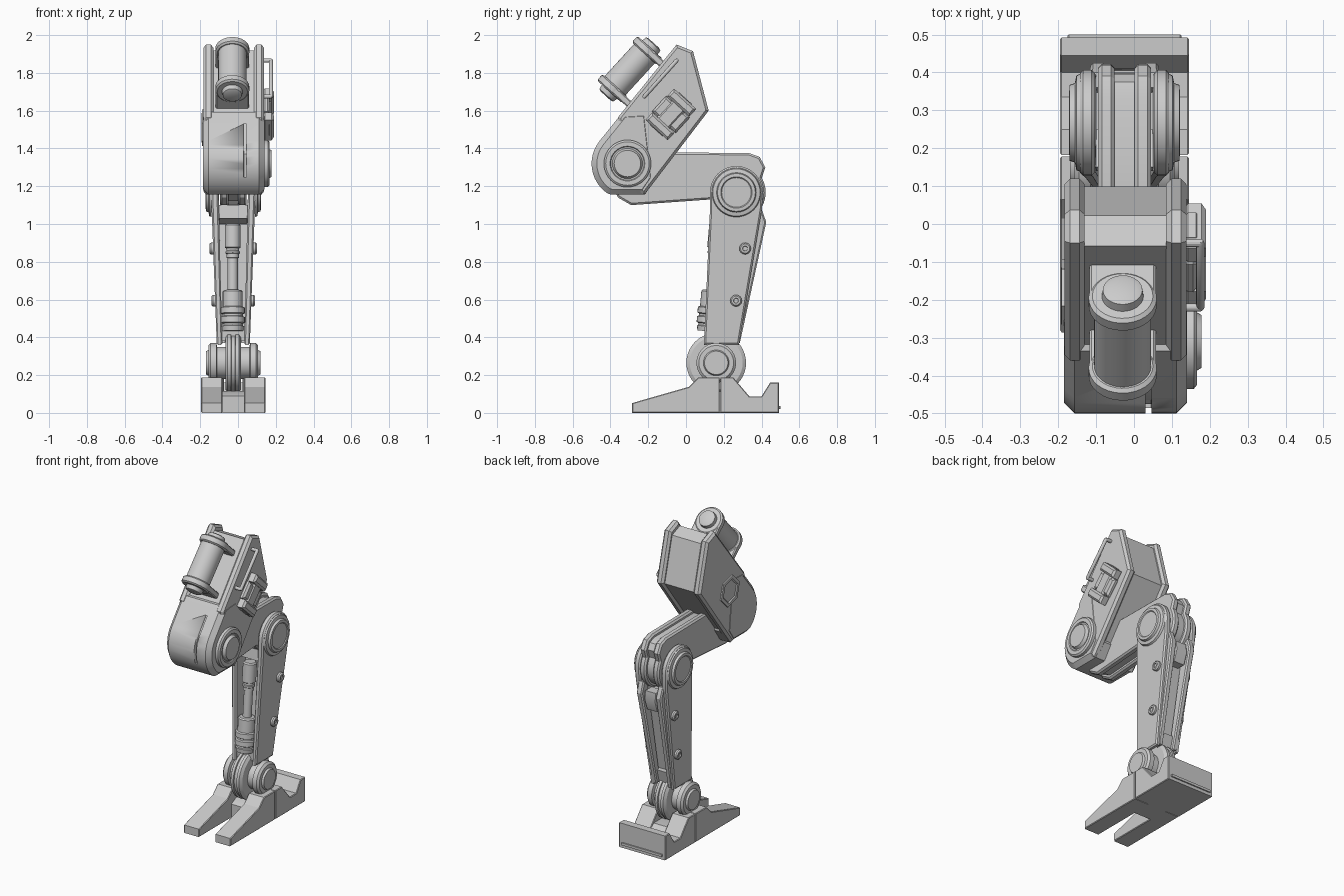
import bpy, bmesh, math
from mathutils import Vector

C = -0.025  # centre line of the leg in x
grey = bpy.data.materials.new("plain_grey")
grey.diffuse_color = (0.6, 0.6, 0.6, 1)


def finish(name, bm):
    bmesh.ops.remove_doubles(bm, verts=bm.verts, dist=1e-5)
    bmesh.ops.recalc_face_normals(bm, faces=bm.faces)
    me = bpy.data.meshes.new(name)
    bm.to_mesh(me)
    bm.free()
    me.materials.append(grey)
    me.shade_smooth()
    me.set_sharp_from_angle(angle=math.radians(28))
    ob = bpy.data.objects.new(name, me)
    bpy.context.collection.objects.link(ob)
    return ob


def arc(cy, cz, r, a0, a1, n=12):
    return [(cy + r * math.cos(math.radians(a0 + (a1 - a0) * i / n)),
             cz + r * math.sin(math.radians(a0 + (a1 - a0) * i / n))) for i in range(n + 1)]


def inset(pts, d):
    """Move every side of a closed outline inward by d."""
    n = len(pts)
    area = sum(pts[i - 1][0] * pts[i][1] - pts[i][0] * pts[i - 1][1] for i in range(n))
    s = 1 if area > 0 else -1
    out = []
    for i in range(n):
        a, b, c = Vector(pts[i - 1]), Vector(pts[i]), Vector(pts[(i + 1) % n])
        e, f = (b - a).normalized(), (c - b).normalized()
        n1, n2 = Vector((-e.y, e.x)) * s, Vector((-f.y, f.x)) * s
        p = b + (n1 + n2) * (d / max(0.4, 1 + n1.dot(n2)))
        out.append((p.x, p.y))
    return out


def prism(name, pts, x0, x1, ch=0.01, squeeze=None):
    """Side outline (y, z) extruded along x with chamfered rims."""
    bm = bmesh.new()
    small = inset(pts, ch)
    x0, x1 = min(x0, x1), max(x0, x1)
    rings = []
    for x, outline in ((x0, small), (x0 + ch, pts), (x1 - ch, pts), (x1, small)):
        rings.append([bm.verts.new((squeeze(x, z) if squeeze else x, y, z)) for y, z in outline])
    n = len(pts)
    for a, b in zip(rings, rings[1:]):
        for i in range(n):
            bm.faces.new((a[i - 1], a[i], b[i], b[i - 1]))
    bm.faces.new(rings[0])
    bm.faces.new(rings[-1])
    return finish(name, bm)


def turned(name, prof, origin, axis, seg=32):
    """Profile of (distance along axis, radius) turned round the axis."""
    bm = bmesh.new()
    o, d = Vector(origin), Vector(axis).normalized()
    u = d.orthogonal().normalized()
    v = d.cross(u)
    prof = [(prof[0][0], 0)] + list(prof) + [(prof[-1][0], 0)]
    rings = []
    for s, r in prof:
        if r == 0:
            rings.append([bm.verts.new(o + d * s)] * seg)
        else:
            rings.append([bm.verts.new(o + d * s + (u * math.cos(t) + v * math.sin(t)) * r)
                          for t in (2 * math.pi * i / seg for i in range(seg))])
    for a, b in zip(rings, rings[1:]):
        for i in range(seg):
            vs = list(dict.fromkeys((a[i - 1], a[i], b[i], b[i - 1])))
            if len(vs) > 2:
                bm.faces.new(vs)
    return finish(name, bm)


# ---- Upper housing: core, two side plates, rounded front shell
hull = [(-0.05, 1.95), (0.037, 1.915), (0.12, 1.60), (-0.22, 1.155)]
nose = [(y, max(z, 1.155)) for y, z in arc(-0.31, 1.32, 0.19, 299, 141, 20)]
nose = [p for i, p in enumerate(nose) if i == 0 or p[1] > 1.156 or nose[i + 1][1] > 1.156]
whole = hull[:3] + nose
core = [(-0.15 + (y + 0.15) * 0.92, 1.55 + (z - 1.55) * 0.92) for y, z in whole]
prism("housing_core", core, -0.15, 0.105, 0.005)
cheek = hull + [(-0.30, 1.20), (-0.36, 1.565)]
prism("housing_plate_left", cheek, -0.183, -0.13, 0.014)
prism("housing_plate_right", cheek, 0.085, 0.138, 0.014)
shell = prism("housing_front_shell", nose + [(-0.335, 1.592), (-0.20, 1.60), (-0.16, 1.24)],
              -0.185, 0.14, 0.028)

# groove in the front shell
cutter = prism("groove_cutter", [(-0.6, 1.25), (-0.465, 1.25), (-0.475, 1.37), (-0.43, 1.445),
                                 (-0.36, 1.53), (-0.6, 1.53)], 0.03, 0.046, 0.0005)
cutter.hide_render = True
mod = shell.modifiers.new("groove", "BOOLEAN")
mod.operation, mod.solver, mod.object = "DIFFERENCE", "EXACT", cutter
bpy.context.view_layer.objects.active = shell
bpy.ops.object.modifier_apply(modifier=mod.name)
bpy.data.objects.remove(cutter)

# hexagonal cover on the left, hip cap on the right
turned("hex_cover", [(-0.01, 0.1), (0.008, 0.1), (0.009, 0.078), (0.003, 0.07)],
       (-0.183, -0.19, 1.51), (-1, 0, 0), 6)
turned("hip_cap", [(-0.02, 0.125), (0.02, 0.125), (0.028, 0.115), (0.028, 0.092),
                   (0.022, 0.088), (0.022, 0.08), (0.04, 0.07)], (0.138, -0.31, 1.32), (1, 0, 0), 40)

# ---- Canister on the front, with cradle collars
A, B = Vector((-0.405, 1.70)), Vector((-0.19, 1.935))
ax = (B - A).normalized()
side = Vector((ax.y, -ax.x))  # towards the housing
L = (B - A).length


def rect(o, s0, s1, t0, t1):
    return [tuple(o + ax * s + side * t) for s, t in ((s0, t0), (s1, t0), (s1, t1), (s0, t1))]


o3, ax3 = (-0.03, A.x, A.y), (0, ax.x, ax.y)
turned("canister", [(-0.03, 0.036), (-0.024, 0.05), (0, 0.055), (0, 0.075), (L, 0.075),
                    (L, 0.055), (L + 0.024, 0.052), (L + 0.03, 0.036)], o3, ax3)
for label, s in (("lower", 0.0), ("upper", L - 0.045)):
    turned("collar_" + label, [(s, 0.08), (s + 0.008, 0.09), (s + 0.037, 0.09), (s + 0.045, 0.08)], o3, ax3)
    prism("cradle_" + label, rect(A, s + 0.004, s + 0.041, 0, 0.16), -0.118, 0.058, 0.006)

# ---- Clamped pack and grab handle on the right of the housing
M = Vector((-0.08, 1.58))
prism("pack_body", rect(M, -0.115, 0.115, -0.045, 0.045), 0.13, 0.175, 0.012)
prism("pack_middle", rect(M, -0.055, 0.055, -0.085, 0.085), 0.13, 0.168, 0.012)
for label, s in (("lower", -0.085), ("upper", 0.085)):
    prism("pack_band_" + label, rect(M, s - 0.027, s + 0.027, -0.08, 0.08), 0.13, 0.19, 0.012)
h0, h1 = Vector((0.175, -0.22, 1.675)), Vector((0.175, -0.05, 1.865))
hl = (h1 - h0).length
turned("handle_bar", [(-0.008, 0.007), (0, 0.011), (hl, 0.011), (hl + 0.008, 0.007)], h0, h1 - h0, 12)
for label, p in (("lower", h0), ("upper", h1)):
    turned("handle_post_" + label, [(0, 0.011), (0.06, 0.011)], p, (-1, 0, 0), 12)

# ---- Thigh link: two plates with a sunken core
link = [(-0.15, 1.38), (0.335, 1.375), (0.39, 1.355), (0.42, 1.30)] + \
    arc(0.267, 1.167, 0.155, 30, -95) + [(0.17, 1.08), (0.13, 1.13), (-0.29, 1.10),
                                         (-0.36, 1.14), (-0.39, 1.20), (-0.31, 1.32)]
prism("link_core", inset(link, 0.022), C - 0.04, C + 0.04, 0.005)
for s, label in ((-1, "left"), (1, "right")):
    prism("link_plate_" + label, link, C + s * 0.026, C + s * 0.07, 0.01)


# ---- Shin, narrowing downwards
def narrow(x, z):
    t = min(1, max(0, (1.167 - z) / 0.81))
    return C + (x - C) * (1 - 0.26 * t)


shin = arc(0.267, 1.167, 0.14, 0, 180, 16) + [(0.127, 1.08), (0.095, 0.36), (0.28, 0.36), (0.402, 1.08)]
rail = [(0.36, 1.08), (0.40, 1.08), (0.425, 1.01), (0.285, 0.37), (0.24, 0.37)]
for s, label in ((-1, "left"), (1, "right")):
    prism("shin_plate_" + label, shin, C + s * 0.078, C + s * 0.118, 0.009, narrow)
    prism("shin_rail_" + label, rail, C + s * 0.052, C + s * 0.095, 0.008, narrow)
    turned("knee_cap_" + label, [(0, 0.13), (0.012, 0.125), (0.016, 0.105), (0.03, 0.1),
                                 (0.031, 0.083), (0.026, 0.078), (0.026, 0.07)],
           (C + s * 0.115, 0.267, 1.167), (s, 0, 0), 40)
    for num, y, z in ((1, 0.313, 0.87), (2, 0.265, 0.594)):
        turned(f"shin_bolt_{num}_{label}", [(-0.02, 0.031), (0.012, 0.031), (0.02, 0.024), (0.02, 0.014),
                                            (0.014, 0.012)],
               (narrow(C + s * 0.118, z), y, z), (s, 0, 0), 16)
prism("shin_web", [(0.22, 1.0), (0.35, 1.0), (0.235, 0.40), (0.17, 0.40)], C - 0.085, C + 0.085, 0.004, narrow)
prism("shin_crossbar_front", [(0.15, 1.10), (0.14, 1.03), (0.25, 1.0), (0.25, 1.06)],
      C - 0.085, C + 0.085, 0.008, narrow)
prism("shin_block_back", [(0.34, 1.03), (0.405, 1.03), (0.41, 0.97), (0.385, 0.90), (0.30, 0.90)],
      C - 0.045, C + 0.045, 0.008)
prism("shin_foot_bridge", [(0.11, 0.46), (0.28, 0.46), (0.26, 0.38), (0.11, 0.38)],
      C - 0.085, C + 0.085, 0.006, narrow)

# piston in front of the shin
p0, p1 = Vector((-0.028, 0.165, 1.0)), Vector((-0.028, 0.115, 0.42))
turned("piston", [(0, 0.034), (0.008, 0.042), (0.125, 0.042), (0.13, 0.034), (0.142, 0.034), (0.146, 0.038),
                  (0.156, 0.038), (0.16, 0.033), (0.18, 0.033), (0.182, 0.027), (0.35, 0.027),
                  (0.352, 0.046), (0.36, 0.053), (0.44, 0.053), (0.445, 0.064), (0.475, 0.064),
                  (0.48, 0.054), (0.49, 0.054), (0.495, 0.064), (0.525, 0.064), (0.53, 0.054),
                  (0.54, 0.054), (0.544, 0.06), (0.57, 0.056)], p0, p1 - p0, 24)

# ---- Ankle joint
ank = (C, 0.16, 0.265)
turned("ankle_disc", [(-0.042, 0.14), (-0.03, 0.158), (-0.012, 0.158), (-0.01, 0.15), (0.01, 0.15),
                      (0.012, 0.158), (0.03, 0.158), (0.042, 0.14)], ank, (1, 0, 0), 40)
for s, label in ((-1, "left"), (1, "right")):
    turned("ankle_cap_" + label, [(0.03, 0.085), (0.085, 0.085), (0.09, 0.105), (0.12, 0.105), (0.132, 0.092),
                                  (0.132, 0.068), (0.144, 0.062)], ank, (s, 0, 0), 36)

# ---- Foot: two toes, rear blocks, heel
toe = [(-0.285, 0), (-0.285, 0.052), (0.015, 0.138), (0.065, 0.188), (0.178, 0.188), (0.178, 0)]
rear = [(0.182, 0), (0.182, 0.188), (0.25, 0.188), (0.335, 0.088), (0.36, 0.088), (0.36, 0)]
heel = [(0.32, 0), (0.32, 0.088), (0.40, 0.088), (0.445, 0.16), (0.492, 0.16), (0.492, 0)]
for s, label in ((-1, "left"), (1, "right")):
    prism("toe_" + label, toe, C + s * 0.058, C + s * 0.17, 0.004)
    prism("rear_block_" + label, rear, C + s * 0.05, C + s * 0.17, 0.004)
prism("foot_bridge", [(0.05, 0), (0.05, 0.09), (0.10, 0.115), (0.30, 0.115), (0.335, 0.085), (0.335, 0)],
      C - 0.07, C + 0.07, 0.003)
prism("heel", heel, C - 0.17, C + 0.17, 0.004)
prism("heel_strip", [(0.485, 0.02), (0.485, 0.036), (0.5, 0.036), (0.5, 0.02)], C - 0.15, C + 0.15, 0.003)
